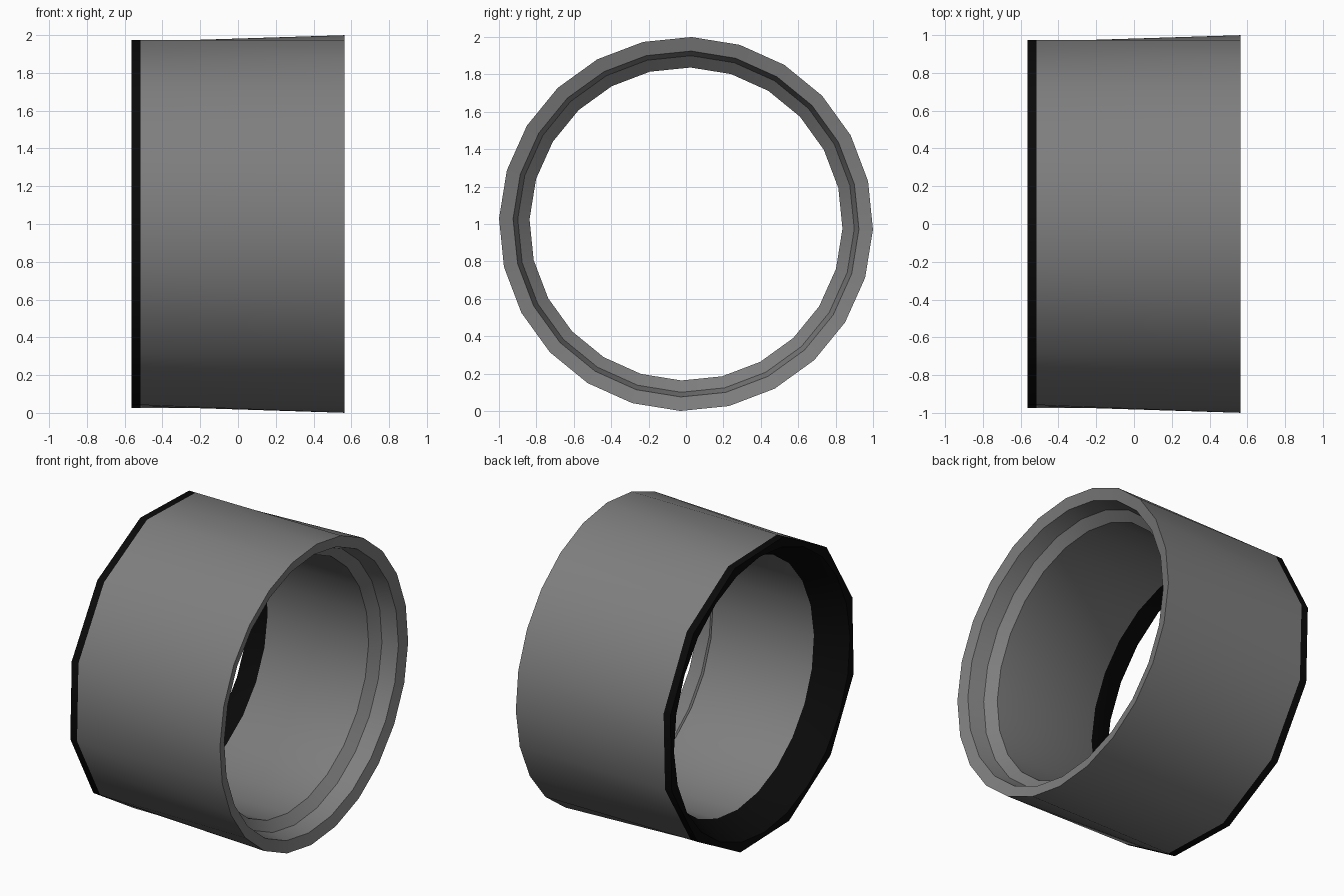
import bpy, bmesh, math

old = bpy.data.objects.get("Cube")
if old:
    bpy.data.objects.remove(old, do_unlink=True)


def make_material(name, value):
    mat = bpy.data.materials.new(name)
    mat.use_nodes = True
    color = (value, value, value, 1.0)
    mat.diffuse_color = color
    mat.node_tree.nodes["Principled BSDF"].inputs["Base Color"].default_value = color
    return mat


SIDES = 24
STEP = 2 * math.pi / SIDES
TWIST = math.radians(-1.7)
METAL, RUBBER = 0, 1

# Closed profile: x, radius, coarse outline, material of the band that follows
profile = [
    (0.565, 1.0, False, METAL),      # rim face
    (0.545, 0.925, False, METAL),    # recess wall
    (0.44, 0.90, False, METAL),      # sloped step
    (0.385, 0.837, False, METAL),    # long bore
    (-0.365, 0.837, False, RUBBER),  # dark funnel
    (-0.565, 0.935, False, RUBBER),  # dark end face
    (-0.565, 1.0, True, RUBBER),     # dark outer band
    (-0.515, 1.0, True, METAL),      # outer shell
]


def add_ring(bm, x, radius, coarse):
    verts = []
    for k in range(SIDES):
        # A coarse outline has half the corners; the rest lie mid-edge
        r = radius * math.cos(STEP) if coarse and k % 2 == 0 else radius
        a = TWIST + k * STEP
        verts.append(bm.verts.new((x, r * math.cos(a), 1 + r * math.sin(a))))
    return verts


bm = bmesh.new()
rings = [add_ring(bm, x, r, coarse) for x, r, coarse, _ in profile]
for i, (_, _, _, material) in enumerate(profile):
    a, b = rings[i], rings[(i + 1) % len(rings)]
    for k in range(SIDES):
        n = (k + 1) % SIDES
        face = bm.faces.new((a[k], a[n], b[n], b[k]))
        face.material_index = material
bmesh.ops.recalc_face_normals(bm, faces=bm.faces)

mesh = bpy.data.meshes.new("ring_collar")
bm.to_mesh(mesh)
bm.free()
mesh.materials.append(make_material("grey metal", 0.21))
mesh.materials.append(make_material("black rubber", 0.003))

collar = bpy.data.objects.new("ring_collar", mesh)
bpy.context.collection.objects.link(collar)
bpy.ops.object.select_all(action='DESELECT')
collar.select_set(True)
bpy.context.view_layer.objects.active = collar
bpy.ops.object.shade_smooth_by_angle(angle=math.radians(33))
